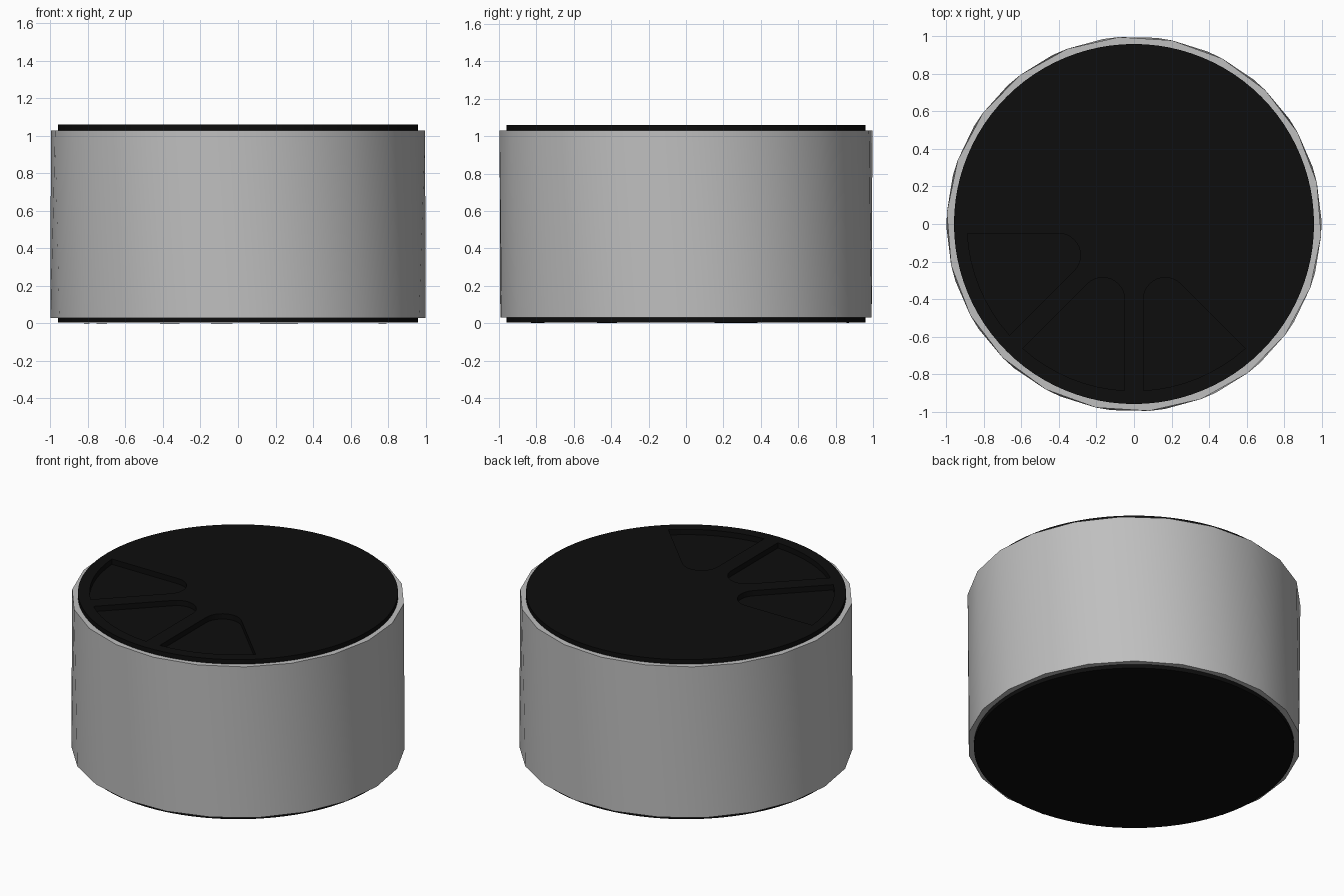
import bpy, bmesh
from math import sin, cos, asin, radians, tau

cube = bpy.data.objects.get("Cube")
if cube:
    bpy.data.objects.remove(cube, do_unlink=True)


def material(name, value):
    m = bpy.data.materials.new(name)
    m.use_nodes = True
    colour = (value, value, value, 1)
    m.diffuse_color = colour
    m.node_tree.nodes["Principled BSDF"].inputs["Base Color"].default_value = colour
    return m


silver = material("silver grey", 0.52)
black = material("black", 0.004)


def add_object(name, bm, mat, smooth=False):
    bmesh.ops.recalc_face_normals(bm, faces=bm.faces)
    mesh = bpy.data.meshes.new(name)
    bm.to_mesh(mesh)
    bm.free()
    mesh.materials.append(mat)
    ob = bpy.data.objects.new(name, mesh)
    bpy.context.collection.objects.link(ob)
    if smooth:
        bpy.ops.object.select_all(action='DESELECT')
        ob.select_set(True)
        bpy.context.view_layer.objects.active = ob
        bpy.ops.object.shade_smooth_by_angle(angle=radians(30))
    return ob


def polar(r, a, z):
    return (r * cos(a), r * sin(a), z)


def ring(bm, r, z, n, turn=0.0):
    return [bm.verts.new(polar(r, turn + tau * i / n, z)) for i in range(n)]


def prism(bm, outline, z0, z1):
    low = [bm.verts.new((x, y, z0)) for x, y in outline]
    high = [bm.verts.new((x, y, z1)) for x, y in outline]
    bm.faces.new(low)
    bm.faces.new(high)
    n = len(outline)
    for i in range(n):
        j = (i + 1) % n
        bm.faces.new((low[i], low[j], high[j], high[i]))


# Faceted body: slightly twisted wall with a flat rim at each end
SIDES = 22
top_turn, low_turn = radians(94.6), radians(99.5)
bm = bmesh.new()
loops = [ring(bm, 0.94, 0.03, SIDES, low_turn), ring(bm, 1.0, 0.03, SIDES, low_turn),
         ring(bm, 1.0, 1.03, SIDES, top_turn), ring(bm, 0.94, 1.03, SIDES, top_turn)]
for a, b in zip(loops, loops[1:]):
    for i in range(SIDES):
        j = (i + 1) % SIDES
        bm.faces.new((a[i], a[j], b[j], b[i]))
add_object("body_wall", bm, silver, smooth=True)


# Round end discs
def disc(name, z0, z1):
    bm = bmesh.new()
    prism(bm, [polar(0.96, tau * i / 96, 0)[:2] for i in range(96)], z0, z1)
    return add_object(name, bm, black, smooth=True)


top_disc = disc("top_disc", 0.98, 1.06)
disc("bottom_disc", 0.004, 0.08)


# Wedge outline with a rounded inner end, between two spokes
def petal(angle, gap=0.05, centre=0.435, outer=0.89):
    half = tau / 16
    r = centre * sin(half) - gap
    cx, cy, _ = polar(centre, angle, 0)
    points = []
    for i in range(13):
        a = angle + half + tau / 4 + i / 12 * (tau / 2 - 2 * half)
        points.append((cx + r * cos(a), cy + r * sin(a)))
    spread = half - asin(gap / outer)
    for i in range(9):
        points.append(polar(outer, angle - spread + i / 8 * 2 * spread, 0)[:2])
    return points


# Three sunken petals in the top disc
bm = bmesh.new()
for k in range(3):
    prism(bm, petal(radians(202.5 + 45 * k)), 1.025, 1.1)
cutter = add_object("petal_cutter", bm, black)
cutter.hide_render = True
cutter.hide_viewport = True
cut = top_disc.modifiers.new("petals", 'BOOLEAN')
cut.operation = 'DIFFERENCE'
cut.solver = 'EXACT'
cut.object = cutter

# Faint tilted flats around the underside rim
bm = bmesh.new()
for angle in (22, 96, 166, 209, 244, 287):
    a = radians(angle)
    w = 0.14 if angle == 287 else 0.07
    inner = 0.68 if angle == 287 else 0.8
    inside = [bm.verts.new(polar(inner, a + s * w, 0.0)) for s in (-1, 1)]
    outside = [bm.verts.new(polar(0.9, a + s * w, 0.0035)) for s in (1, -1)]
    bm.faces.new(inside + outside)
flats = add_object("underside_flats", bm, black)
flats.data.flip_normals() if flats.data.polygons[0].normal.z > 0 else None
